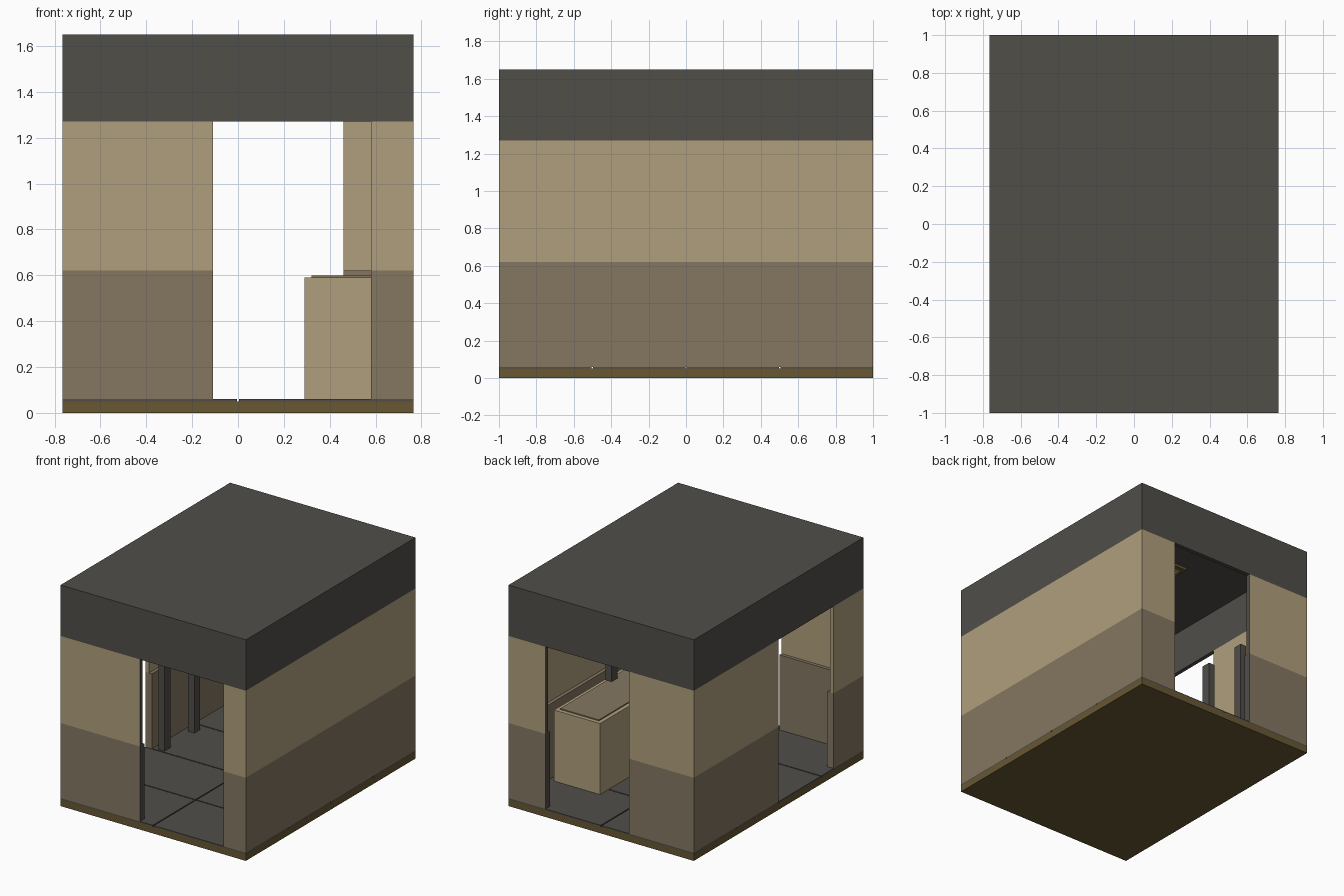
import bpy
import bmesh
from mathutils import Vector

cube = bpy.data.objects.get("Cube")
if cube:
    bpy.data.objects.remove(cube, do_unlink=True)


def material(name, rgb):
    lin = [((c / 255 + 0.055) / 1.055) ** 2.4 for c in rgb] + [1]
    m = bpy.data.materials.new(name)
    m.use_nodes = True
    m.diffuse_color = lin
    m.node_tree.nodes["Principled BSDF"].inputs["Base Color"].default_value = lin
    return m


TAN = material("tan plaster", (176, 159, 124))
BROWN = material("brown wainscot", (133, 119, 97))
CHARCOAL = material("charcoal", (81, 78, 73))
GOLD = material("golden brown base", (104, 87, 51))

W, L = 0.765, 1.0                 # half width and half length
FLOOR, RAIL, HEAD, CEIL, TOP = 0.06, 0.62, 1.27, 1.59, 1.65
THIN, THICK = 0.03, 0.055


def box(name, x, y, z, mat, end_mat=None):
    """Box from ranges; end_mat colours the faces turned along x."""
    bm = bmesh.new()
    bmesh.ops.create_cube(bm, size=1)
    for v in bm.verts:
        v.co = Vector([r[0] if c < 0 else r[1] for c, r in zip(v.co, (x, y, z))])
    me = bpy.data.meshes.new(name)
    me.materials.append(mat)
    if end_mat:
        me.materials.append(end_mat)
        bm.normal_update()
        for f in bm.faces:
            f.material_index = int(abs(f.normal.x) > 0.5)
    bm.to_mesh(me)
    bm.free()
    ob = bpy.data.objects.new(name, me)
    bpy.context.collection.objects.link(ob)
    return ob


def wall(name, side, a, b, z, t, mat, ends=None):
    """Wall panel flush with the outside on a named side, spanning a to b."""
    if side in ("front", "back"):
        y = (-L, -L + t) if side == "front" else (L - t, L)
        box(name, (a, b), y, z, mat, ends)
    else:
        x = (-W, -W + t) if side == "right" else (W - t, W)
        box(name, x, (a, b), z, mat)


# Base slab and floor tiles with open joints
box("base_slab", (-W, W), (-L, L), (0, 0.05), GOLD)
gap = 0.004
for i in range(2):
    for j in range(4):
        x0, y0 = -W + i * W, -L + j * L / 2
        box("floor_tile", (x0 + gap * i, x0 + W - gap * (1 - i)),
            (y0 + gap * (j > 0), y0 + L / 2 - gap * (j < 3)), (0.05, FLOOR), CHARCOAL)

# Walls: brown wainscot below, thinner tan plaster above
spans = [("front", -W, -0.11), ("front", 0.58, W),
         ("back", -W, -0.23), ("back", 0.46, W),
         ("right", -L, -0.65), ("right", 0, L), ("left", -L, L)]
for side, a, b in spans:
    for part, z, t, mat in (("wainscot", (FLOOR, RAIL), THICK, BROWN),
                            ("upper_wall", (RAIL, HEAD), THIN, TAN)):
        lo, hi, ends = a, b, None
        if side in ("front", "back"):
            # charcoal door jambs; outer ends stop against the side walls
            ends = CHARCOAL
            lo = a + t if a == -W else a
            hi = b - t if b == W else b
        wall(side + "_" + part, side, lo, hi, z, t, mat, ends)

# Hollow header band and roof slab
for side in ("front", "back"):
    wall(side + "_header", side, -W + THIN, W - THIN, (HEAD, CEIL), THIN, CHARCOAL)
for side in ("right", "left"):
    wall(side + "_header", side, -L, L, (HEAD, CEIL), THIN, CHARCOAL)
box("roof_slab", (-W, W), (-L, L), (CEIL, TOP), CHARCOAL)

# Counter with inset top panel
box("counter", (0.29, 0.67), (-0.5, 0.6), (FLOOR, 0.59), TAN)
box("counter_top_panel", (0.32, 0.64), (-0.47, 0.57), (0.59, 0.598), BROWN)

# Posts beside the right wall and on the counter
for y in (0.02, 0.37):
    box("floor_post", (-0.67, -0.62), (y, y + 0.07), (FLOOR, 1.09), CHARCOAL)
box("counter_post", (0.6, 0.65), (-0.05, 0.02), (0.598, 1.09), CHARCOAL)

# Ceiling panel with frame
box("ceiling_frame", (-0.19, 0.19), (-0.355, 0.355), (1.57, CEIL), GOLD)
box("ceiling_panel", (-0.16, 0.16), (-0.32, 0.32), (1.562, 1.57), TAN)
